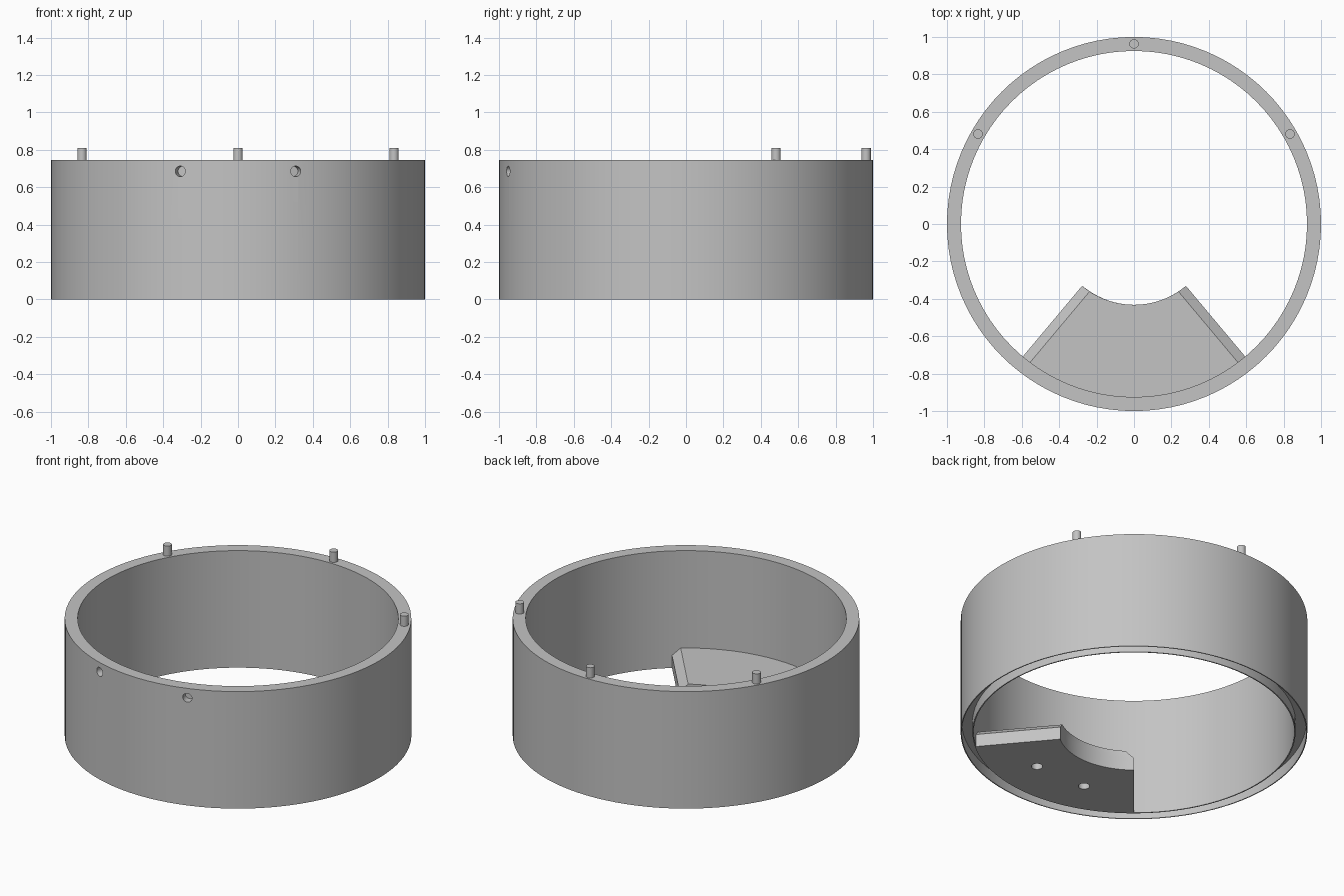
import bpy, bmesh, math
from mathutils import Vector

if "Cube" in bpy.data.objects:
    bpy.data.objects.remove(bpy.data.objects["Cube"])

grey = bpy.data.materials.new("light_grey")
grey.diffuse_color = (0.55, 0.55, 0.55, 1)
grey.use_nodes = True
grey.node_tree.nodes["Principled BSDF"].inputs["Base Color"].default_value = grey.diffuse_color
SEG = 96


def make_object(name, bm):
    bmesh.ops.recalc_face_normals(bm, faces=bm.faces)
    mesh = bpy.data.meshes.new(name)
    bm.to_mesh(mesh)
    bm.free()
    mesh.materials.append(grey)
    ob = bpy.data.objects.new(name, mesh)
    bpy.context.collection.objects.link(ob)
    return ob


def cylinder(name, radius, depth, location, direction=(0, 0, 1)):
    bm = bmesh.new()
    bmesh.ops.create_cone(bm, cap_ends=True, segments=32, radius1=radius,
                          radius2=radius, depth=depth)
    ob = make_object(name, bm)
    ob.location = location
    ob.rotation_euler = Vector(direction).to_track_quat('Z', 'Y').to_euler()
    return ob


def select(ob):
    bpy.ops.object.select_all(action='DESELECT')
    bpy.context.view_layer.objects.active = ob
    ob.select_set(True)


def cut(ob, cutters):
    select(ob)
    for c in cutters:
        c.hide_render = True
        mod = ob.modifiers.new("hole", 'BOOLEAN')
        mod.object = c
        mod.operation = 'DIFFERENCE'
        mod.solver = 'EXACT'
        bpy.ops.object.modifier_apply(modifier=mod.name)
        bpy.data.objects.remove(c, do_unlink=True)


def smooth(ob):
    select(ob)
    bpy.ops.object.shade_smooth_by_angle(angle=math.radians(30))


def polar(radius, degrees, z):
    a = math.radians(degrees)
    return Vector((radius * math.cos(a), radius * math.sin(a), z))


# Ring wall: revolved section with a groove under the rim
section = [(1, 0), (1, 0.745), (0.925, 0.745), (0.925, 0),
           (0.932, 0), (0.932, 0.07), (0.994, 0.07), (0.994, 0)]
bm = bmesh.new()
rings = [[bm.verts.new(polar(r, 360 * i / SEG, z)) for r, z in section]
         for i in range(SEG)]
for i in range(SEG):
    a, b = rings[i], rings[(i + 1) % SEG]
    for j in range(len(section)):
        k = (j + 1) % len(section)
        bm.faces.new((a[j], b[j], b[k], a[k]))
ring = make_object("ring_wall", bm)

# Two blind radial holes near the top of the front
cut(ring, [cylinder("hole_cutter", 0.028, 0.10, polar(1.0, a, 0.685),
                    polar(1, a, 0)) for a in (-72, -108)])
smooth(ring)

# Locating pegs on the top rim
for angle in (30, 90, 150):
    smooth(cylinder("locating_peg", 0.025, 0.09, polar(0.963, angle, 0.765)))

# Inner shelf: a sector whose two straight sides are chamfered on top
R_IN, R_OUT, HALF, STEPS = 0.432, 0.928, 40, 24


def sector(inset):
    """Sector outline with both straight sides moved inward by inset."""
    pts = []
    for r, sign in ((R_IN, 1), (R_OUT, -1)):
        half = HALF - math.degrees(math.asin(inset / r))
        pts += [polar(r, -90 + sign * half * (2 * i / STEPS - 1), 0)
                for i in range(STEPS + 1)]
    return pts


bm = bmesh.new()
levels = [[bm.verts.new((p.x, p.y, z)) for p in sector(inset)]
          for inset, z in ((0, 0), (0, 0.08), (0.05, 0.125))]
n = len(levels[0])
for low, high in zip(levels, levels[1:]):
    for i in range(n):
        k = (i + 1) % n
        bm.faces.new((low[i], low[k], high[k], high[i]))
bm.faces.new(levels[0])
bm.faces.new(levels[-1])
shelf = make_object("inner_shelf", bm)

# Two blind screw holes in the underside of the shelf
cut(shelf, [cylinder("screw_cutter", 0.033, 0.16, polar(0.683, a, 0))
            for a in (-75, -105)])
smooth(shelf)
